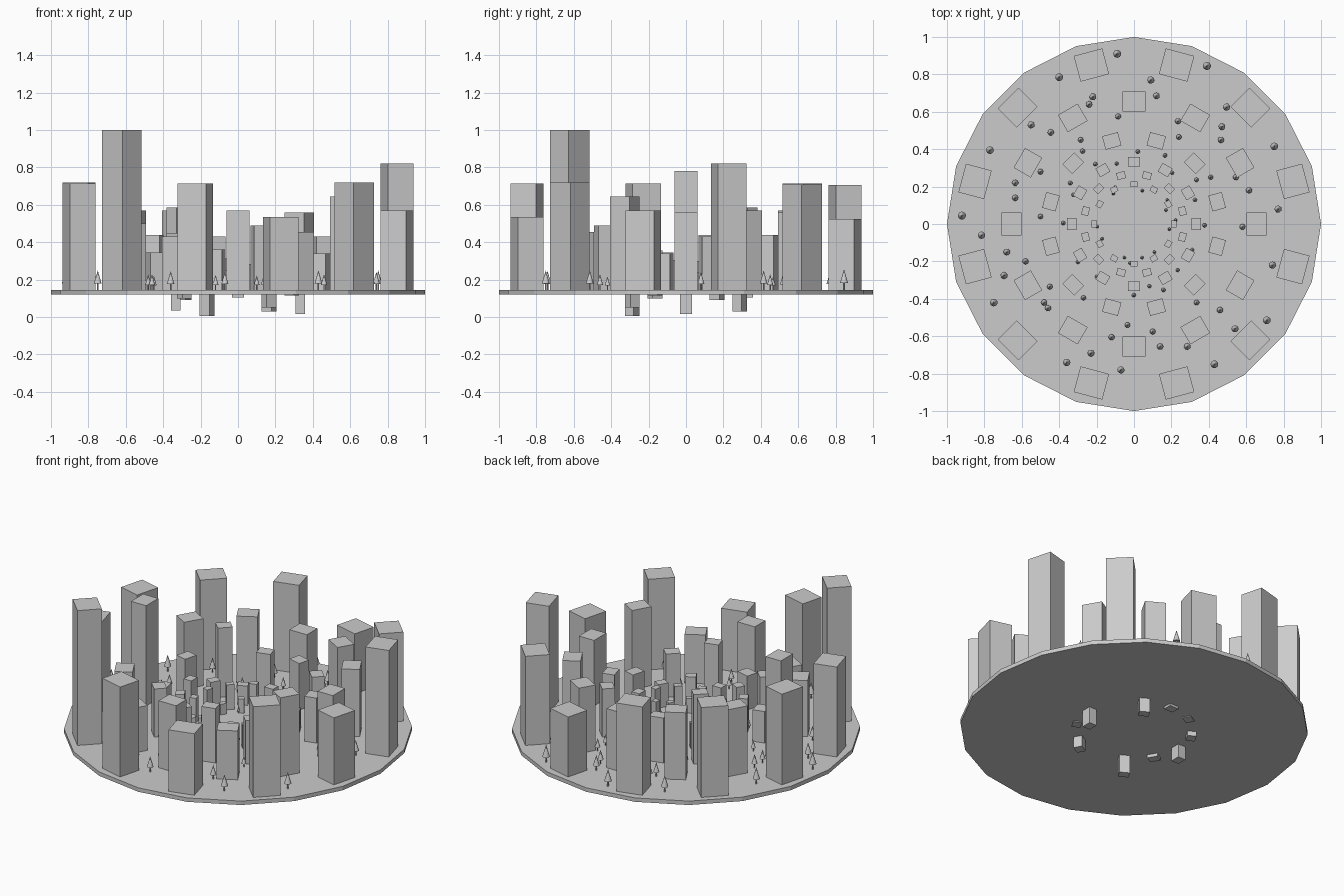
import bpy, bmesh, math, random
from mathutils import Matrix

random.seed(4)
TOP = 0.145  # ground level on the plate


def finish(bm, name):
    me = bpy.data.meshes.new(name)
    bm.to_mesh(me)
    bm.free()
    ob = bpy.data.objects.new(name, me)
    bpy.context.collection.objects.link(ob)
    return ob


def cone(bm, x, y, z0, z1, r0, r1, sides):
    bmesh.ops.create_cone(bm, cap_ends=True, segments=sides, radius1=r0, radius2=r1,
                          depth=z1 - z0, matrix=Matrix.Translation((x, y, (z0 + z1) / 2)))


def block(bm, r, angle, radial, tangent, z0, z1):
    m = (Matrix.Rotation(math.radians(angle), 4, 'Z')
         @ Matrix.Translation((r, 0, (z0 + z1) / 2))
         @ Matrix.Diagonal((radial, tangent, z1 - z0, 1)))
    bmesh.ops.create_cube(bm, size=1, matrix=m)


# 20-sided base plate
bm = bmesh.new()
cone(bm, 0, 0, 0.12, TOP, 1, 1, 20)
finish(bm, "base_plate")

# rings of towers: radius, first angle, radial size, tangential size, roof heights, floor heights
G = [TOP - 0.005] * 12
small = lambda a, b: [random.uniform(a, b) for _ in range(12)]
rings = [
    (0.88, 15, 0.142, 0.158,
     [0.82, 0.71, 0.525, 0.705, 0.715, 0.72, 0.715, 1.0, 0.715, 0.535, 0.72, 0.57], G),
    (0.655, 0, 0.106, 0.122,
     [0.56, 0.57, 0.56, 0.52, 0.57, 0.57, 0.78, 0.5, 0.43, 0.57, 0.455, 0.645], G),
    (0.46, 15, 0.074, 0.087,
     [0.43, 0.45, 0.44, 0.43, 0.585, 0.44, 0.345, 0.45, 0.36, 0.49, 0.42, 0.34], G),
    (0.333, 0, 0.053, 0.062, small(0.26, 0.38),
     [0.015, 0.14, 0.03, 0.105, 0.115, 0.09, 0.035, 0.10, 0.005, 0.14, 0.05, 0.115]),
    (0.268, 15, 0.038, 0.046, small(0.22, 0.32), G),
    (0.212, 0, 0.031, 0.037, small(0.2, 0.27), G),
]
for n, (r, start, rad, tan, roofs, floors) in enumerate(rings):
    bm = bmesh.new()
    for k in range(12):
        block(bm, r, start + 30 * k, rad, tan, floors[k], roofs[k])
    finish(bm, f"tower_ring_{n + 1}")


# trees: thin trunk and cone crown, scaled by distance from the centre
def tree(bm, x, y):
    s = max(0.3, math.hypot(x, y) / 0.9) ** 0.75
    cone(bm, x, y, TOP - 0.002, TOP + 0.04 * s, 0.0045 * s, 0.0045 * s, 8)
    cone(bm, x, y, TOP + 0.035 * s, TOP + 0.108 * s, 0.021 * s, 0, 16)


outer = [(-.09, .91), (.39, .845), (-.4, .785), (.09, .77), (.75, .415), (.77, .08),
         (.74, -.22), (.71, -.515), (.54, -.56), (.43, -.75), (-.07, -.78), (-.36, -.74),
         (-.75, -.42), (-.815, -.06), (-.92, .045), (-.77, .395), (-.55, .53), (.495, .625)]
middle = [(.12, .685), (.235, .55), (.47, .52), (.465, .45), (.545, .25), (.615, .18),
          (.58, -.015), (.46, -.46), (.335, -.42), (.285, -.655), (.14, -.655), (.1, -.575),
          (-.035, -.54), (-.12, -.605), (-.23, -.69), (-.46, -.45), (-.48, -.42),
          (-.45, -.335), (-.58, -.2), (-.695, -.275), (-.68, -.15), (-.5, .04),
          (-.635, .14), (-.635, .22), (-.5, .28), (-.445, .49), (-.22, .68), (-.24, .64),
          (-.085, .575), (-.285, .45), (.24, .465), (-.275, .39), (.41, .25), (-.27, -.395)]
# inner trees repeat the outer pattern, turned and shrunk
inner = []
for f, a in ((0.44, -30), (0.24, -60)):
    c, s = math.cos(math.radians(a)), math.sin(math.radians(a))
    inner += [(f * (x * c - y * s), f * (x * s + y * c)) for x, y in outer]
for name, spots in (("outer_trees", outer), ("middle_trees", middle), ("inner_trees", inner)):
    bm = bmesh.new()
    for x, y in spots:
        tree(bm, x, y)
    finish(bm, name)
